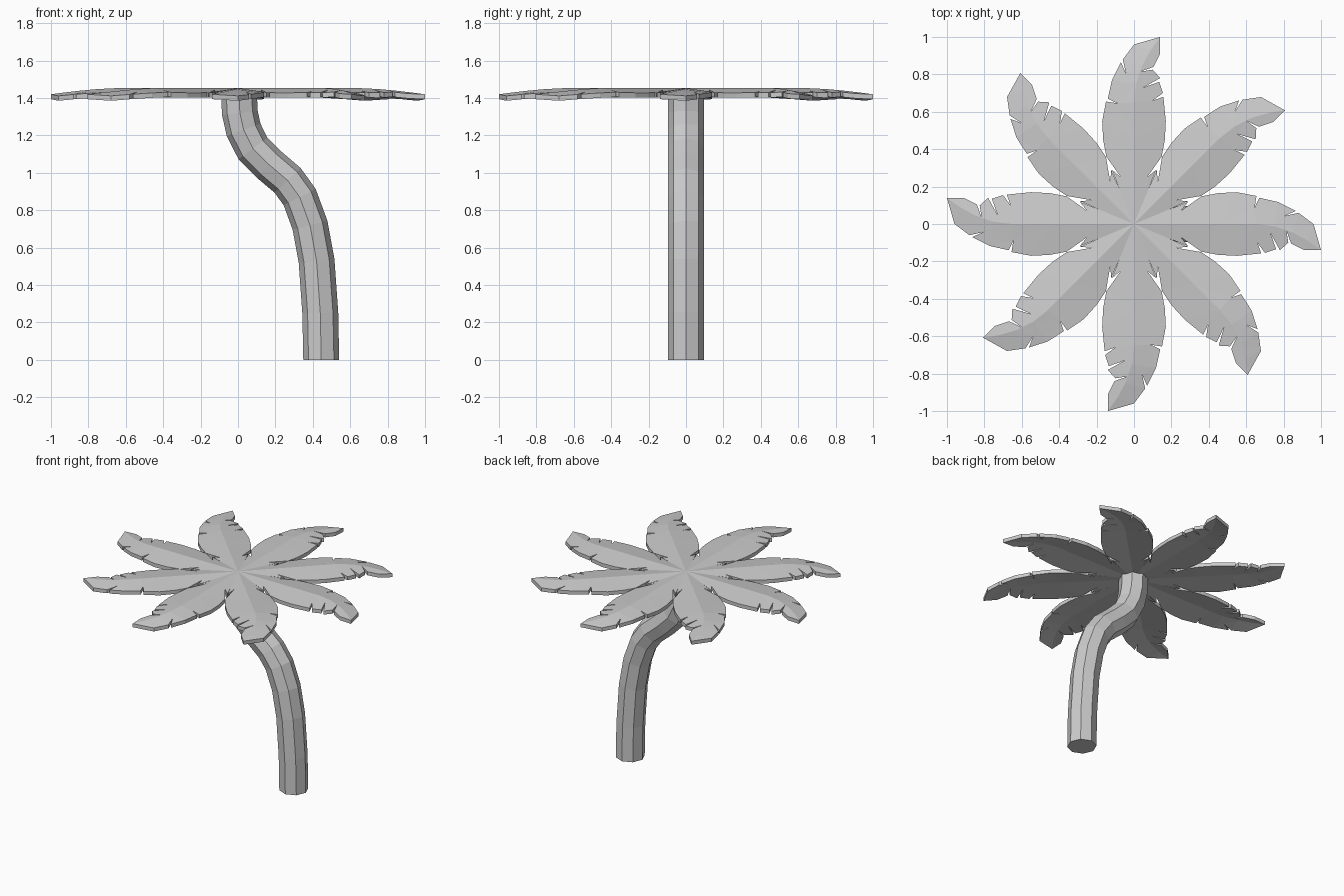
import bpy, bmesh, math
from mathutils import Matrix, Vector

cube = bpy.data.objects.get("Cube")
if cube:
    bpy.data.objects.remove(cube)

grey = bpy.data.materials.new("light_grey")
grey.use_nodes = True
tone = (0.6, 0.6, 0.6, 1)
grey.diffuse_color = tone
grey.node_tree.nodes["Principled BSDF"].inputs["Base Color"].default_value = tone


def make_object(name, bm):
    bmesh.ops.recalc_face_normals(bm, faces=bm.faces)
    mesh = bpy.data.meshes.new(name)
    bm.to_mesh(mesh)
    bm.free()
    mesh.materials.append(grey)
    obj = bpy.data.objects.new(name, mesh)
    bpy.context.collection.objects.link(obj)
    return obj


# Trunk: an eight-sided tube swept along an S-shaped path
SIDES, RADIUS = 8, 0.096
path = [Vector((x, 0, z)) for x, z in (
    (.445, 0), (.44, .25), (.42, .53), (.385, .72), (.33, .87), (.265, .96),
    (.165, 1.045), (.08, 1.13), (.03, 1.23), (.01, 1.32), (.005, 1.425))]
bm = bmesh.new()
rings = []
for i, point in enumerate(path):
    along = (path[min(i + 1, len(path) - 1)] - path[max(i - 1, 0)]).normalized()
    if i in (0, len(path) - 1):
        along = Vector((0, 0, 1))
    across = Vector((0, 1, 0)).cross(along)
    ring = []
    for k in range(SIDES):
        a = math.tau * k / SIDES
        offset = across * math.cos(a) + Vector((0, 1, 0)) * math.sin(a)
        ring.append(bm.verts.new(point + offset * RADIUS))
    rings.append(ring)
for low, high in zip(rings, rings[1:]):
    for k in range(SIDES):
        n = (k + 1) % SIDES
        bm.faces.new((low[k], low[n], high[n], high[k]))
bm.faces.new(rings[0])
bm.faces.new(rings[-1])
make_object("trunk", bm)

# Leaf outline: each side runs from the crown to the tip, with torn notches
LEAVES = 8
wedge = math.tan(math.pi / LEAVES)
base = [(.18, .18 * wedge), (.29, .118), (.25, .07), (.36, .148), (.45, .165), (.55, .17)]
left_side = base + [(.655, .15), (.645, .088), (.67, .14), (.77, .118), (.865, .07),
                    (.805, .043), (.88, .06), (.96, .0)]
right_side = [(u, -v) for u, v in base] + [
    (.68, -.157), (.66, -.10), (.70, -.155), (.76, -.135), (.73, -.05),
    (.78, -.14), (.825, -.10), (.815, -.035), (.84, -.105), (.91, -.14)]
TIP = (1.0, -.14)


def rib(u):
    return TIP[1] * max(0, (u - .65) / .35) ** 2


def top_height(u, v):
    ridge = 1.453 - .033 * max(0, (u - .65) / .35) ** 1.5
    droop = .025 * min(1, abs(v - rib(u)) / .16)
    return ridge - droop * (1 - .5 * max(0, u - .6))


# Crown: one creased leaf repeated around the centre and welded together
spine = [(u, rib(u)) for u in (.93, .85, .75, .65, .45, .25)]
bm = bmesh.new()
for n in range(LEAVES):
    turn = Matrix.Rotation(math.tau * n / LEAVES, 3, 'Z')
    for side in (left_side, right_side):
        outline = [(0, 0)] + side + [TIP] + spine
        verts = [bm.verts.new((u, v, 0)) for u, v in outline]
        face = bm.faces.new(verts)
        face.normal_update()
        bmesh.ops.triangulate(bm, faces=[face])
        for vert in verts:
            vert.co.z = top_height(vert.co.x, vert.co.y)
            vert.co = turn @ vert.co
bmesh.ops.remove_doubles(bm, verts=bm.verts, dist=.0005)

# Give the leaves thickness straight downward
for f in bm.faces:
    f.normal_update()
    if f.normal.z < 0:
        f.normal_flip()
skin = bmesh.ops.extrude_face_region(bm, geom=bm.faces[:], use_keep_orig=True)
for item in skin["geom"]:
    if isinstance(item, bmesh.types.BMVert):
        item.co.z -= .026
make_object("leaf_crown", bm)
